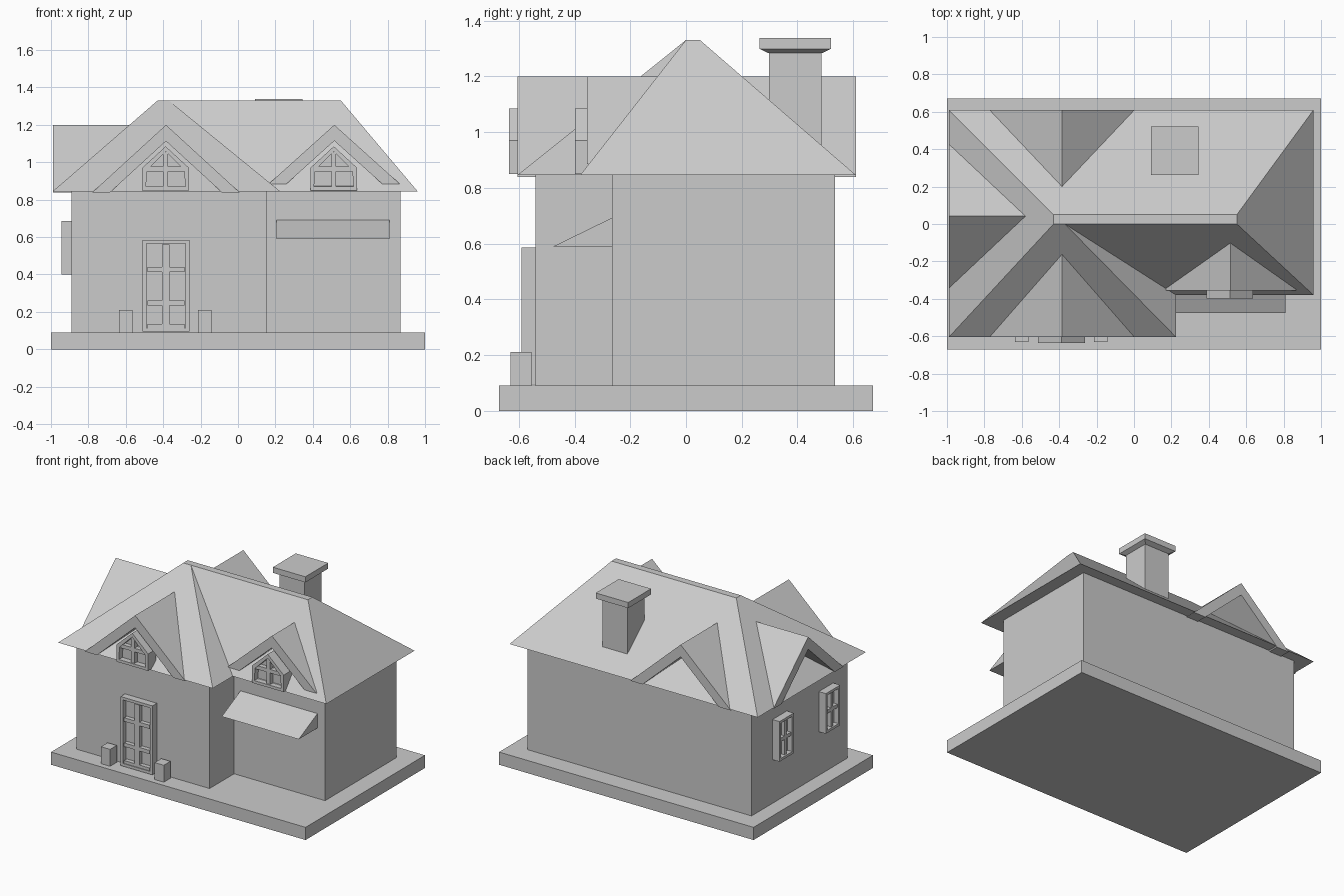
import bpy, bmesh, math
from mathutils import Matrix, Vector

if "Cube" in bpy.data.objects:
    bpy.data.objects.remove(bpy.data.objects["Cube"])


def finish(bm, name, loc=(0, 0, 0), turn=0):
    bmesh.ops.recalc_face_normals(bm, faces=bm.faces)
    me = bpy.data.meshes.new(name)
    bm.to_mesh(me)
    bm.free()
    ob = bpy.data.objects.new(name, me)
    ob.location = loc
    ob.rotation_euler.z = math.radians(turn)
    bpy.context.collection.objects.link(ob)
    return ob


def box(name, x0, x1, y0, y1, z0, z1):
    bm = bmesh.new()
    m = Matrix.Translation(((x0 + x1) / 2, (y0 + y1) / 2, (z0 + z1) / 2)) \
        @ Matrix.Diagonal((x1 - x0, y1 - y0, z1 - z0, 1))
    bmesh.ops.create_cube(bm, size=1, matrix=m)
    return finish(bm, name)


def prism(name, pts, y0, y1, loc=(0, 0, 0), turn=0, border=0, recess=0):
    """Extrude an x/z profile along y; optionally sink an inset panel in its front."""
    bm = bmesh.new()
    back = bm.faces.new([bm.verts.new((x, y1, z)) for x, z in pts])
    new = bmesh.ops.extrude_face_region(bm, geom=[back])["geom"]
    bmesh.ops.translate(bm, vec=(0, y0 - y1, 0),
                        verts=[g for g in new if isinstance(g, bmesh.types.BMVert)])
    front = [g for g in new if isinstance(g, bmesh.types.BMFace)][0]
    if not any(f.calc_center_median().y > y1 - 1e-5 for f in bm.faces):
        bm.faces.new([v for v in bm.verts if abs(v.co.y - y1) < 1e-6][:len(pts)])
    bmesh.ops.recalc_face_normals(bm, faces=bm.faces)
    if border:
        bmesh.ops.inset_individual(bm, faces=[front], thickness=border)
        panel = bmesh.ops.extrude_discrete_faces(bm, faces=[front])["faces"][0]
        bmesh.ops.translate(bm, vec=(0, recess, 0), verts=panel.verts)
    return finish(bm, name, loc, turn)


def rect(x0, x1, z0, z1):
    return [(x0, z0), (x1, z0), (x1, z1), (x0, z1)]


def gable(name, half, zb, y0, y1, loc, turn=0):
    t = 0.095
    prism(name, [(-half, zb), (0, 1.2), (half, zb), (half - t, zb),
                 (0, 1.2 - t * (1.2 - zb) / half), (t - half, zb)], y0, y1, loc, turn)


def dormer_window(name, x, y):
    loc = (x, y, 0)
    prism(name, [(-.125, .85), (.125, .85), (.125, .97), (0, 1.085), (-.125, .97)],
          0, .09, loc, border=.028, recess=.04)
    prism(name + "_upright", rect(-.013, .013, .87, 1.055), .008, .045, loc)
    prism(name + "_crossbar", rect(-.1, .1, .952, .978), .008, .045, loc)


# Base and L-shaped walls
box("base", -1, 1, -.67, .67, 0, .09)
box("main_walls", -.89, .155, -.54, .535, .09, .845)
box("wing_walls", .155, .87, -.265, .535, .09, .845)

# Hipped roof with a flat ridge strip and a valley over the wing
E, R = .845, 1.33
bm = bmesh.new()
v = [bm.verts.new(c) for c in [
    (-.99, .61, E), (.96, .61, E), (.96, -.38, E), (.225, -.38, E), (.225, -.605, E),
    (-.99, -.605, E), (-.43, .05, R), (.55, .05, R), (.55, 0, R), (-.37, 0, R), (-.43, 0, R)]]
for f in [(0, 1, 7, 6), (1, 2, 8, 7), (2, 3, 9, 8), (3, 4, 9), (4, 5, 10, 9),
          (5, 0, 6, 10), (6, 7, 8, 9, 10), (5, 4, 3, 2, 1, 0)]:
    bm.faces.new([v[i] for i in f])
finish(bm, "roof")

# Gables on the front, back, left and wing
gable("front_gable", .395, .838, -.605, -.16, (-.385, 0, 0))
gable("back_gable", .395, .838, -.61, -.2, (-.385, 0, 0), 180)
gable("left_gable", .393, .838, -.99, -.58, (0, .042, 0), -90)
gable("wing_gable", .35, .885, -.355, -.1, (.515, 0, 0))
dormer_window("front_dormer_window", -.387, -.635)
dormer_window("wing_dormer_window", .512, -.398)

# Chimney with a flared cap
box("chimney_stack", .12, .315, .297, .487, .9, 1.29)
cap = box("chimney_cap", .09, .345, .263, .52, 1.298, 1.338)
bm = bmesh.new()
bmesh.ops.create_cone(bm, cap_ends=True, segments=4, radius1=.097 * 2 ** .5,
                      radius2=.1275 * 2 ** .5, depth=.015,
                      matrix=Matrix.Translation((.2175, .392, 1.2905))
                      @ Matrix.Rotation(math.pi / 4, 4, 'Z'))
finish(bm, "chimney_flare")

# Door with six panes
prism("door", rect(-.51, -.26, .095, .585), -.59, -.53, border=.028, recess=.035)
box("door_upright", -.405, -.365, -.585, -.55, .11, .56)
box("door_bottom_rail", -.485, -.285, -.585, -.55, .11, .135)
for i, z in enumerate((.247, .426)):
    box(f"door_rail_{i}", -.485, -.285, -.585, -.55, z - .013, z + .013)

# Planters beside the door
for i, x in enumerate((-.6, -.178)):
    box(f"planter_{i}", x - .036, x + .036, -.63, -.555, .09, .21)

# Awning on the wing: right-triangle profile laid along x
prism("awning", [(-.475, .59), (-.26, .59), (-.26, .695)], -.81, -.205, turn=90)

# Left side windows
for i, y in enumerate((.22, -.3)):
    loc = (-.945, y, 0)
    n = f"side_window_{i}"
    prism(n, rect(-.08, .08, .4, .685), 0, .06, loc, -90, border=.025, recess=.035)
    prism(n + "_upright", rect(-.01, .01, .42, .665), .008, .04, loc, -90)
    prism(n + "_crossbar", rect(-.06, .06, .53, .555), .008, .04, loc, -90)
